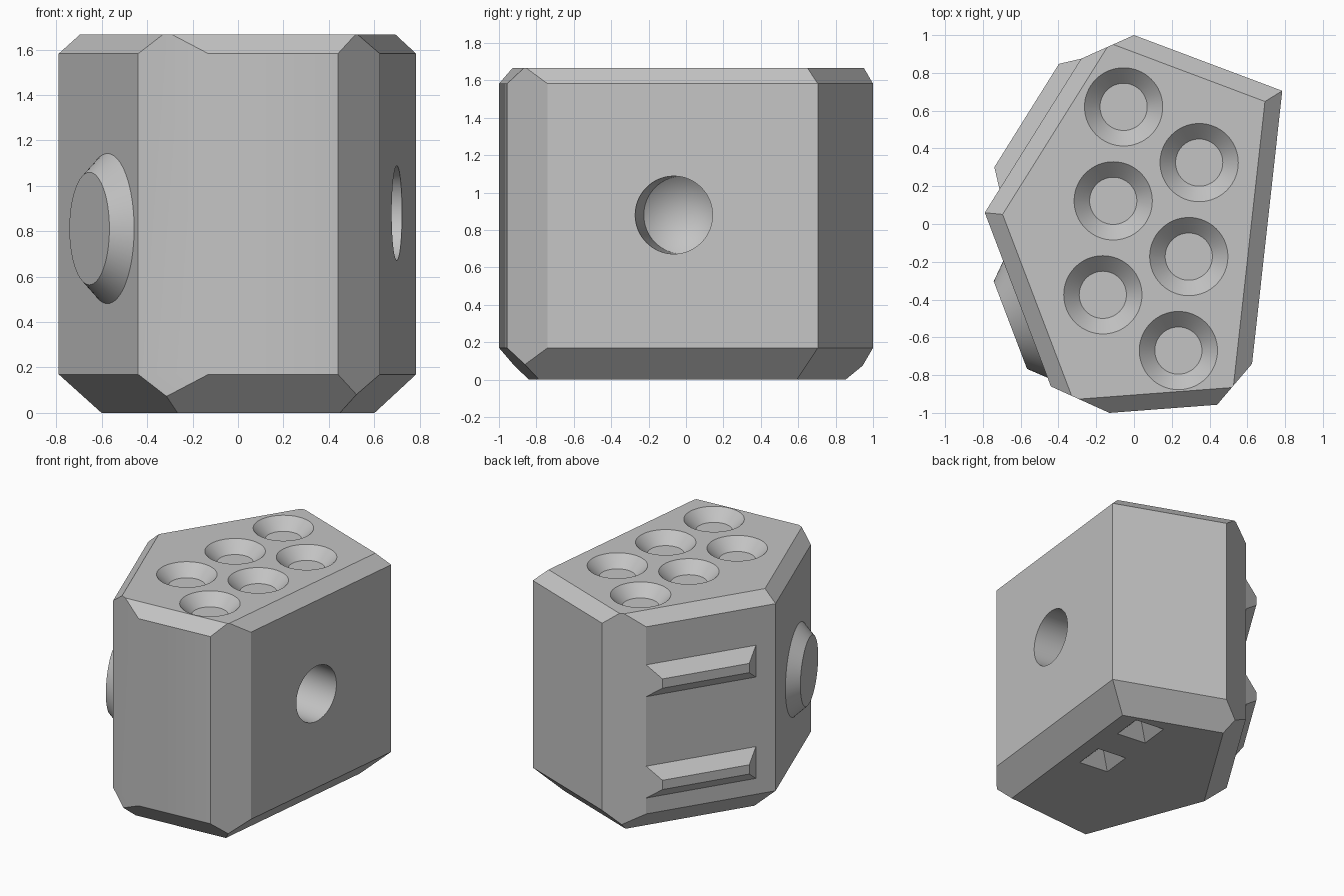
import bpy, bmesh, math
from mathutils import Matrix, Vector

if "Cube" in bpy.data.objects:
    bpy.data.objects.remove(bpy.data.objects["Cube"], do_unlink=True)

UP = Vector((0, 0, 1))
LOW, HIGH, TOP = 0.17, 1.582, 1.667

grey = bpy.data.materials.new("light grey")
grey.use_nodes = True
grey.diffuse_color = (0.55, 0.55, 0.55, 1)
grey.node_tree.nodes["Principled BSDF"].inputs["Base Color"].default_value = (0.55, 0.55, 0.55, 1)


def make(name, bm, matrix=Matrix()):
    bmesh.ops.recalc_face_normals(bm, faces=bm.faces[:])
    bm.transform(matrix)
    mesh = bpy.data.meshes.new(name)
    bm.to_mesh(mesh)
    bm.free()
    mesh.materials.append(grey)
    obj = bpy.data.objects.new(name, mesh)
    bpy.context.collection.objects.link(obj)
    return obj


def lathe(name, profile, matrix, steps=64):
    """Solid of revolution from (radius, height) points, closed on the axis."""
    bm = bmesh.new()
    verts = [bm.verts.new((r, 0, h)) for r, h in profile]
    edges = [bm.edges.new(pair) for pair in zip(verts, verts[1:])]
    bmesh.ops.spin(bm, geom=verts + edges, cent=(0, 0, 0), axis=UP,
                   angle=math.tau, steps=steps)
    bmesh.ops.remove_doubles(bm, verts=bm.verts[:], dist=1e-4)
    return make(name, bm, matrix)


def wedge_block(name, length, height, rise, sink, matrix):
    """Raised bar whose four sides slope in at 45 degrees."""
    bm = bmesh.new()
    bmesh.ops.create_cube(bm, size=2)
    for v in bm.verts:
        z = rise if v.co.z > 0 else -sink
        v.co = (v.co.x * (length / 2 - z), v.co.y * (height / 2 - z), z)
    return make(name, bm, matrix)


def wall_frame(point, normal):
    """Local z points out of the wall, local y points up."""
    side = UP.cross(normal)
    return Matrix.Translation(point) @ Matrix((side, UP, normal)).transposed().to_4x4()


def outward(a, b):
    return Vector((a.y - b.y, b.x - a.x, 0)).normalized()


def activate(obj):
    bpy.ops.object.select_all(action='DESELECT')
    obj.select_set(True)
    bpy.context.view_layer.objects.active = obj


def smooth(obj):
    activate(obj)
    bpy.ops.object.shade_smooth_by_angle(angle=math.radians(30))


# Plan corners of the body, clockwise from the rear
A, B, C, D, E, F, G, H = [Vector((x, y, 0)) for x, y in (
    (0, 1), (0.785, 0.705), (0.625, -0.74), (0.44, -0.957),
    (-0.13, -1), (-0.44, -0.86), (-0.79, 0.06), (-0.28, 0.875))]

# Body: a block sliced by five chamfered walls and three plain corner cuts
planes = [(UP * TOP, UP), (UP * 0, -UP)]
for a, b in ((A, B), (B, C), (D, E), (F, G), (G, H)):
    n = outward(a, b)
    planes += [(a, n), (a + UP * HIGH, n + UP), (a + UP * LOW, n - UP)]
planes += [(a, outward(a, b)) for a, b in ((C, D), (E, F), (H, A))]

bm = bmesh.new()
bmesh.ops.create_cube(bm, size=8)
for point, normal in planes:
    cut = bmesh.ops.bisect_plane(bm, geom=bm.verts[:] + bm.edges[:] + bm.faces[:],
                                 plane_co=point, plane_no=normal.normalized(),
                                 clear_outer=True, dist=1e-5)
    rim = [g for g in cut["geom_cut"] if isinstance(g, bmesh.types.BMEdge)]
    bmesh.ops.edgeloop_fill(bm, edges=rim)
body = make("body", bm)

cutters = []

# Six conical dishes in the top, in two slanted rows of three
row_step = Vector((-0.055, -0.4975, 0))
for start in (Vector((-0.055, 0.62, TOP)), Vector((0.345, 0.325, TOP))):
    for i in range(3):
        cutters.append(lathe("dish_cutter",
                             [(0, -0.083), (0.125, -0.083), (0.217, 0.01), (0, 0.01)],
                             Matrix.Translation(start + row_step * i)))

# Drilled hole with a pointed end in the wide side wall
n = outward(B, C)
hole_center = C.lerp(B, 0.467) + UP * 0.88
cutters.append(lathe("drill_cutter",
                     [(0, -0.607), (0.208, -0.42), (0.208, 0.05), (0, 0.05)],
                     wall_frame(hole_center, n)))

# Two pyramid pits underneath, aligned with the same wall
turn = Matrix.Rotation(math.atan2(n.y, n.x) + math.pi / 4, 4, 'Z')
for x, y in ((0.305, 0.025), (0.36, 0.5)):
    cutters.append(lathe("pit_cutter",
                         [(0, 0.115), (0.163, 0), (0.177, -0.01), (0, -0.01)],
                         Matrix.Translation((x, y, 0)) @ turn, steps=4))

for cutter in cutters:
    mod = body.modifiers.new("cut", 'BOOLEAN')
    mod.operation = 'DIFFERENCE'
    mod.solver = 'EXACT'
    mod.object = cutter
    activate(body)
    bpy.ops.object.modifier_apply(modifier=mod.name)
    bpy.data.objects.remove(cutter, do_unlink=True)
smooth(body)

# Round raised button on the front corner wall
button_center = F.lerp(G, 0.386) + UP * 0.812
smooth(lathe("round_button", [(0, -0.02), (0.35, -0.02), (0.248, 0.085), (0, 0.085)],
             wall_frame(button_center, outward(F, G))))

# Two horizontal ribs on the rear corner wall, ending at its rear edge
length = 0.815
middle = H + (G - H).normalized() * (length / 2)
for name, z in (("upper_rib", 1.175), ("lower_rib", 0.41)):
    wedge_block(name, length, 0.24, 0.085, 0.01,
                wall_frame(middle + UP * z, outward(G, H)))
